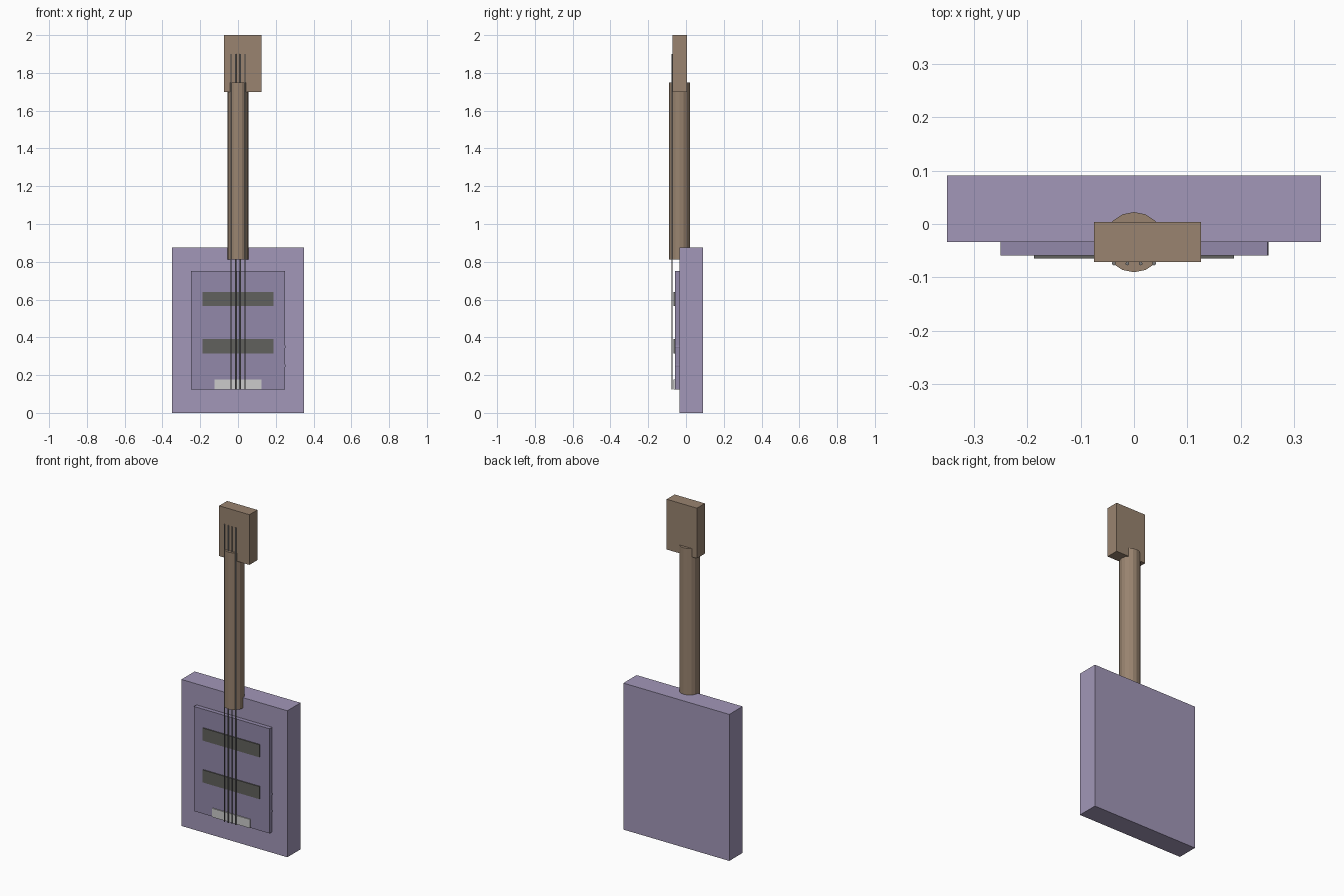
import bpy, bmesh
from math import pi
from mathutils import Matrix

if "Cube" in bpy.data.objects:
    bpy.data.objects.remove(bpy.data.objects["Cube"])


def material(name, rgb):
    m = bpy.data.materials.new(name)
    m.diffuse_color = (*rgb, 1)
    m.use_nodes = True
    m.node_tree.nodes["Principled BSDF"].inputs["Base Color"].default_value = m.diffuse_color
    return m


PURPLE = material("body_purple", (0.36, 0.31, 0.48))
PLUM = material("guard_purple", (0.29, 0.25, 0.40))
BROWN = material("neck_brown", (0.32, 0.23, 0.16))
DARK = material("pickup_dark", (0.12, 0.12, 0.11))
LIGHT = material("bridge_light", (0.60, 0.60, 0.58))
STEEL = material("string_steel", (0.20, 0.20, 0.20))


def finish(name, bm, mat):
    me = bpy.data.meshes.new(name)
    bm.to_mesh(me)
    bm.free()
    me.materials.append(mat)
    ob = bpy.data.objects.new(name, me)
    bpy.context.collection.objects.link(ob)
    return ob


def box(name, x, y, z, mat):
    """Box from (min, max) ranges on each axis."""
    bm = bmesh.new()
    size = [r[1] - r[0] for r in (x, y, z)]
    mid = [(r[0] + r[1]) / 2 for r in (x, y, z)]
    bmesh.ops.create_cube(bm, size=1,
                          matrix=Matrix.Translation(mid) @ Matrix.Diagonal((*size, 1)))
    return finish(name, bm, mat)


def rod(name, centre, radius, length, sides, mat, rot=Matrix()):
    bm = bmesh.new()
    bmesh.ops.create_cone(bm, cap_ends=True, segments=sides, radius1=radius,
                          radius2=radius, depth=length,
                          matrix=Matrix.Translation(centre) @ rot)
    return finish(name, bm, mat)


FRONT = -0.034          # front face of the body
GUARD = FRONT - 0.025   # front face of the raised plate

# Body and raised front plate
box("body", (-0.35, 0.35), (FRONT, 0.091), (0, 0.875), PURPLE)
box("front_plate", (-0.25, 0.25), (GUARD, FRONT), (0.125, 0.75), PLUM)

# Pickups and bridge
for i, z in enumerate((0.315, 0.565)):
    box(f"pickup_{i + 1}", (-0.1875, 0.1875), (GUARD - 0.006, GUARD), (z, z + 0.075), DARK)
box("bridge", (-0.125, 0.125), (GUARD - 0.006, GUARD), (0.125, 0.177), LIGHT)

# Control knobs, nearly flush with the plate and its right edge
for i, z in enumerate((0.25, 0.35)):
    rod(f"knob_{i + 1}", (0.2255, (FRONT + GUARD) / 2, z), 0.0258,
        0.0254, 16, PLUM, Matrix.Rotation(pi / 2, 4, 'X'))

# Neck and offset headstock
rod("neck", (0, FRONT, (0.8125 + 1.75) / 2), 0.0563, 1.75 - 0.8125, 16, BROWN)
box("headstock", (-0.075, 0.125), (-0.071, 0.004), (1.70, 2.0), BROWN)

# Four strings
for i in range(4):
    rod(f"string_{i + 1}", (-0.0375 + 0.025 * i, -0.074, (0.125 + 1.9) / 2),
        0.0035, 1.775, 8, STEEL)
